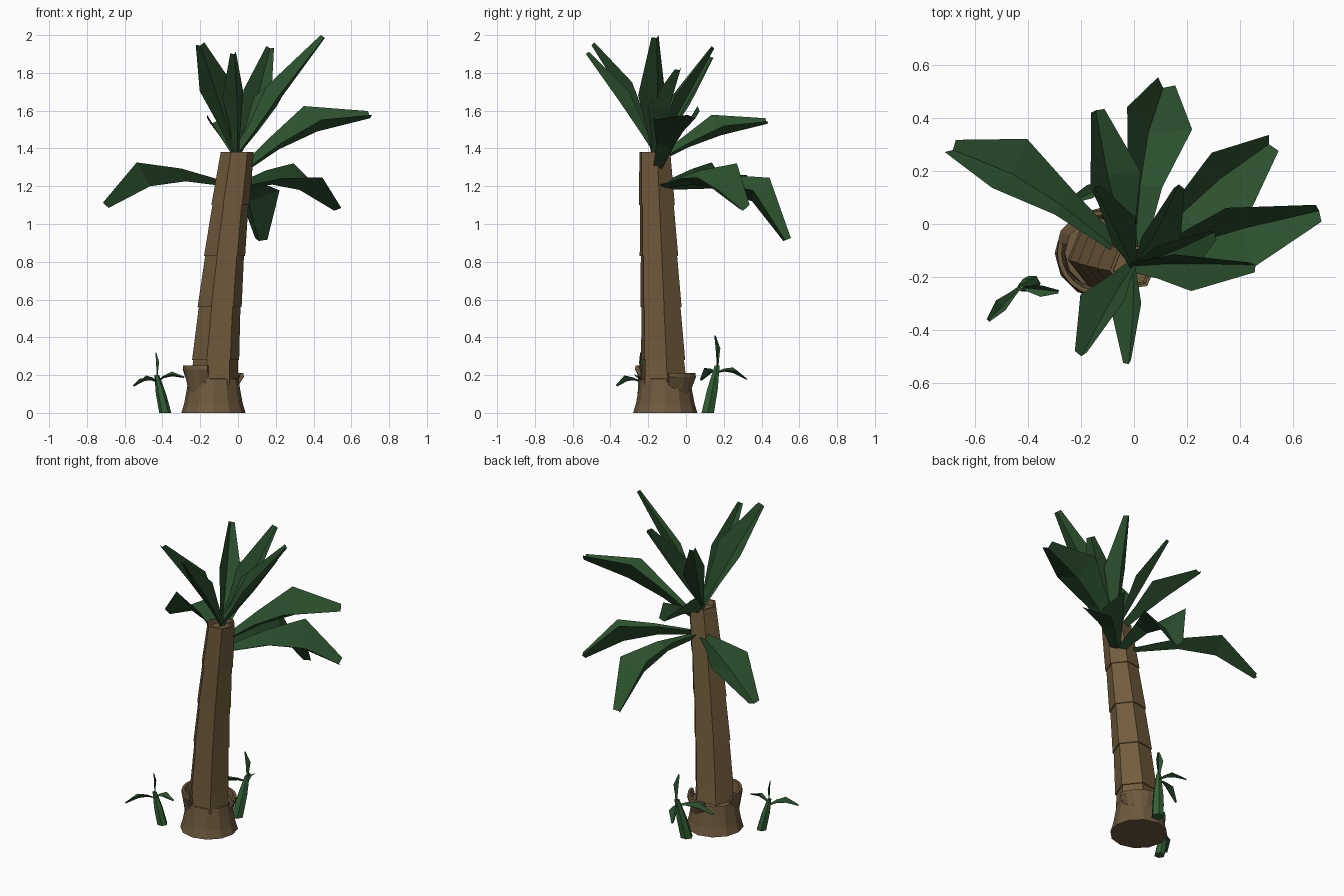
import bpy, bmesh, math
from mathutils import Vector

old = bpy.data.objects.get("Cube")
if old:
    bpy.data.objects.remove(old, do_unlink=True)


def material(name, rgb):
    mat = bpy.data.materials.new(name)
    mat.use_nodes = True
    colour = (*rgb, 1)
    mat.diffuse_color = colour
    mat.node_tree.nodes["Principled BSDF"].inputs["Base Color"].default_value = colour
    return mat


LEAF = material("leaf green", (.025, .081, .027))
STEM = material("shoot green", (.033, .125, .036))
BARK = material("bark brown", (.168, .107, .046))
ROOT = material("base brown", (.155, .1, .047))


def finish(name, bm, mat, recalc=True):
    if recalc:
        bmesh.ops.recalc_face_normals(bm, faces=bm.faces)
    mesh = bpy.data.meshes.new(name)
    bm.to_mesh(mesh)
    bm.free()
    mesh.materials.append(mat)
    obj = bpy.data.objects.new(name, mesh)
    bpy.context.collection.objects.link(obj)


def bridge(bm, rows, closed):
    for a, b in zip(rows, rows[1:]):
        n = len(a)
        for i in range(n if closed else n - 1):
            j = (i + 1) % n
            bm.faces.new((a[i], a[j], b[j], b[i]))


def tube(name, rings, sides, mat, turn=0):
    """Loft horizontal polygon rings given as (centre, radius), capped at both ends."""
    bm = bmesh.new()
    rows = []
    for centre, r in rings:
        angles = [turn + math.tau * i / sides for i in range(sides)]
        rows.append([bm.verts.new(Vector(centre) + Vector((r * math.cos(a), r * math.sin(a), 0)))
                     for a in angles])
    bridge(bm, rows, True)
    bm.faces.new(rows[0])
    bm.faces.new(rows[-1])
    finish(name, bm, mat)


def leaf(name, root, mid, tip, width, roll=17, fold=40):
    """V-folded blade through root, mid and tip, rolled so its right half lies lower."""
    root, mid, tip = Vector(root), Vector(mid), Vector(tip)
    m = .6

    def point(t):
        return (root * ((t - m) * (t - 1) / m)
                + mid * (t * (t - 1) / (m * (m - 1)))
                + tip * (t * (t - m) / (1 - m)))

    heading = tip - root
    side = Vector((heading.y, -heading.x, 0)).normalized()
    left, right = math.radians(fold + roll), math.radians(fold - roll)
    bm = bmesh.new()
    rows = []
    for t, share in ((0, .22), (.3, .52), (m, 1), (1, .27)):
        along = (point(t + .05) - point(t - .05)).normalized()
        up = side.cross(along).normalized()
        w = width * share
        p = point(t)
        corners = (p + w * (up * math.sin(left) - side * math.cos(left)), p,
                   p + w * (up * math.sin(right) + side * math.cos(right)))
        rows.append([bm.verts.new(v) for v in corners])
    bridge(bm, rows, False)
    finish(name, bm, LEAF, False)


# Leaning six-sided trunk, each segment overhanging the one below
def trunk_centre(z):
    k = z / 1.38
    return (-.13 + .126 * k ** 1.5, -.11 - .055 * k, z)


levels = [.15, .28, .56, .83, 1.1, 1.38]
rings = []
for low, high in zip(levels, levels[1:]):
    rings.append((trunk_centre(low), .134 - .029 * low))
    rings.append((trunk_centre(high), .127 - .028 * high))
# sunken top
rings.append((trunk_centre(1.38), .076))
rings.append((trunk_centre(1.35), .07))
tube("trunk", rings, 6, BARK, math.radians(8))

# Flared foot
foot = [((-.13, -.11, z), r) for z, r in ((0, .17), (.05, .155), (.12, .142), (.18, .132), (.185, .1))]
tube("trunk_foot", foot, 12, ROOT)


# Old leaf sheaths hugging the foot, narrowing downwards
def sheath(name, heading, top):
    bm = bmesh.new()
    rows = []
    steps = 6
    for i in range(steps + 1):
        s = 2 * i / steps - 1
        a = math.radians(heading + 47 * s)
        z_low = .07 + (top - .13) * abs(s)
        row = []
        for r, z in ((.136, z_low), (.163, top - .02), (.16, top), (.144, top), (.13, z_low + .02)):
            row.append(bm.verts.new((-.13 + r * math.cos(a), -.11 + r * math.sin(a), z)))
        rows.append(row)
    bridge(bm, rows, True)
    bm.faces.new(rows[0])
    bm.faces.new(rows[-1])
    finish(name, bm, ROOT)


sheath("sheath_front", 212, .25)
sheath("sheath_back", 54, .21)

# Upright crown leaves
crown = (-.005, -.16, 1.36)
leaf("crown_leaf_left", crown, (.23, -.15, 1.67), (.46, -.155, 1.985), .105, 30)
leaf("crown_leaf_left_short", crown, (.18, -.09, 1.61), (.305, -.03, 1.815), .115, 28)
leaf("crown_leaf_back_left", crown, (.1, 0, 1.66), (.17, .15, 1.93), .1, 28)
leaf("crown_leaf_back_right", crown, (-.08, 0, 1.63), (-.15, .14, 1.88), .09, 28)
leaf("crown_leaf_front", crown, (-.005, -.36, 1.66), (-.02, -.53, 1.9), .08, 28)
leaf("crown_leaf_front_right", crown, (-.115, -.34, 1.69), (-.2, -.5, 1.945), .115, 28)

# Spreading leaves
leaf("spread_leaf_left", (.03, -.14, 1.27), (.42, -.015, 1.49), (.7, .05, 1.56), .17)
leaf("spread_leaf_back", (-.01, -.14, 1.33), (-.1, .185, 1.47), (-.145, .43, 1.53), .135)

# Drooping lower leaves
leaf("droop_leaf_right", (-.07, -.09, 1.2), (-.465, .192, 1.2), (-.685, .28, 1.085), .155)
leaf("droop_leaf_left", (.03, -.12, 1.19), (.327, .172, 1.18), (.51, .302, 1.07), .175)
leaf("droop_leaf_back", (0, -.12, 1.18), (.055, .35, 1.12), (.11, .515, .91), .175)


# Young shoots beside the trunk: a leaning stem with small blades
def shoot(name, base, top, thick, tips):
    base, top = Vector(base), Vector(top)
    tube(name + "_stem", [(base, thick), (base.lerp(top, .5), thick * .85), (top, thick * .4)], 6, STEM)
    for i, (tip, w) in enumerate(tips):
        tip = Vector(tip)
        start = top - Vector((0, 0, .04))
        bend = start.lerp(tip, .55) + Vector((0, 0, .02))
        leaf(f"{name}_leaf_{i + 1}", start, bend, tip, w)


shoot("front_shoot", (-.385, -.225, 0), (-.43, -.24, .2), .032,
      [((-.55, -.365, .14), .035), ((-.285, -.255, .185), .03), ((-.437, -.241, .32), .018)])
shoot("back_shoot", (-.085, .115, 0), (-.05, .165, .25), .038,
      [((-.13, .32, .175), .037), ((-.25, .08, .17), .037), ((-.06, .15, .41), .03)])
